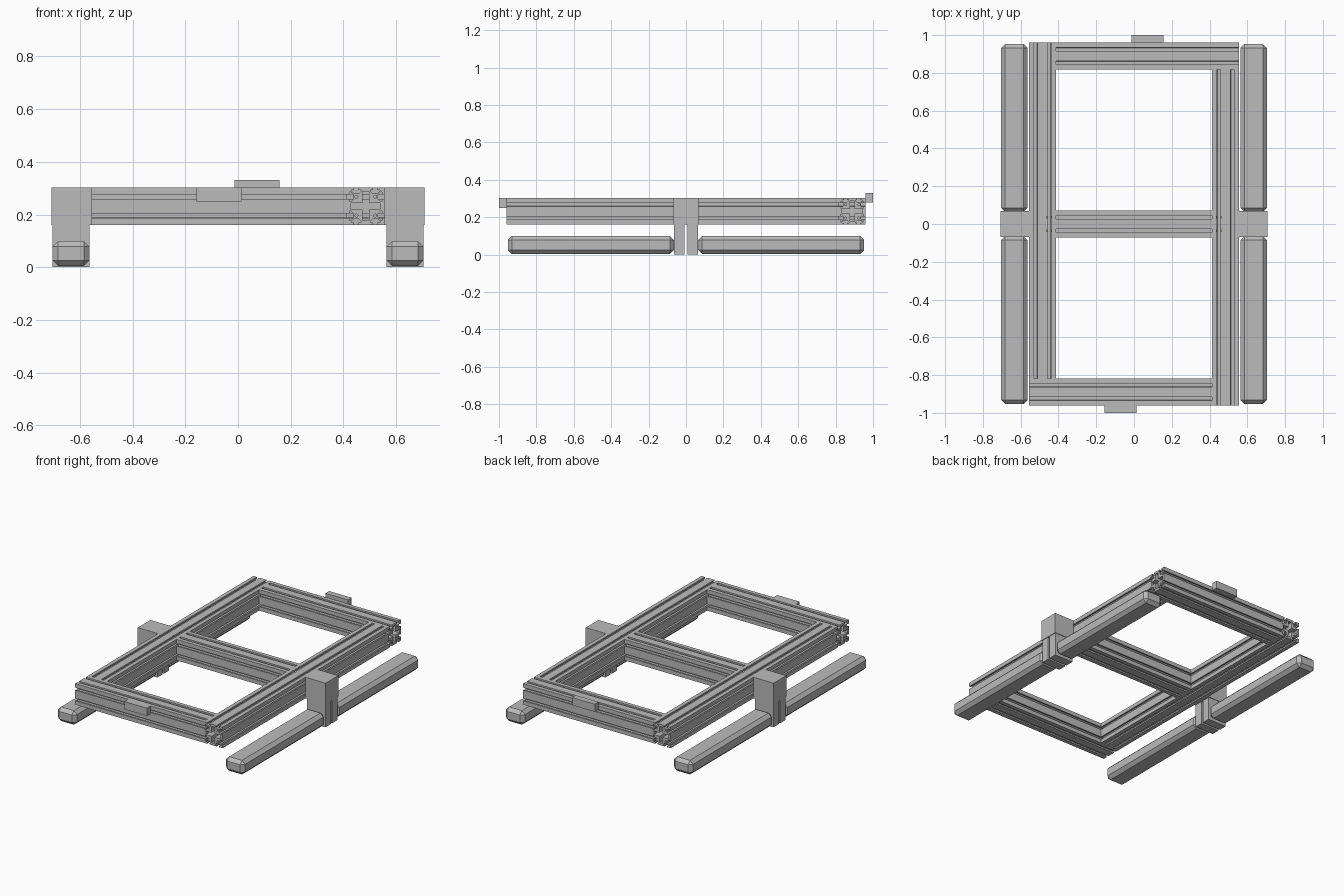
import bpy, bmesh, math
from mathutils import Matrix, Vector

cube = bpy.data.objects.get("Cube")
if cube:
    bpy.data.objects.remove(cube, do_unlink=True)

GREY = (0.5, 0.5, 0.5, 1)
mat = bpy.data.materials.new("aluminium grey")
mat.use_nodes = True
mat.diffuse_color = GREY
mat.node_tree.nodes["Principled BSDF"].inputs["Base Color"].default_value = GREY

W = 0.143            # width of the square extrusion
H = W / 2
Q = W / 4            # slot offset from the centre
X_OUT, Y_OUT = 0.556, 0.96
Z_MID = 0.16 + H


def add_object(name, mesh):
    obj = bpy.data.objects.new(name, mesh)
    bpy.context.collection.objects.link(obj)
    mesh.materials.clear()
    mesh.materials.append(mat)
    return obj


def box(name, low, high, chamfer=0):
    low, high = Vector(low), Vector(high)
    bm = bmesh.new()
    bmesh.ops.create_cube(bm, size=1)
    bmesh.ops.scale(bm, vec=high - low, verts=bm.verts)
    bmesh.ops.translate(bm, vec=(low + high) / 2, verts=bm.verts)
    if chamfer:
        bmesh.ops.bevel(bm, geom=bm.edges[:], offset=chamfer, segments=1,
                        profile=0.5, affect='EDGES')
    mesh = bpy.data.meshes.new(name)
    bm.to_mesh(mesh)
    bm.free()
    return add_object(name, mesh)


def quarter_turns(points):
    return [Matrix.Rotation(k * math.pi / 2, 2) @ Vector(p)
            for k in range(4) for p in points]


def section_loops():
    # T-slot outline: two slots on every side
    half = [(-0.009, 0), (-0.009, 0.01), (-0.018, 0.01),
            (-0.018, 0.014), (-0.008, 0.024)]
    slot = half + [(-s, d) for s, d in reversed(half)]
    side = [(-H, -H)] + [(c + s, -H + d) for c in (-Q, Q) for s, d in slot]
    loops = [quarter_turns(side)]
    # cross-shaped hollow and four bores
    arm, reach = 0.012, 0.055
    loops.append(quarter_turns([(-arm, -reach), (arm, -reach), (arm, -arm)]))
    for cx in (-Q, Q):
        for cy in (-Q, Q):
            loops.append([Vector((cx + 0.006 * math.cos(a * math.pi / 6),
                                  cy + 0.006 * math.sin(a * math.pi / 6)))
                          for a in range(12)])
    return loops


def extrusion(name, axis, start, end, offset):
    """Slotted beam running along an axis, offset on the other one."""
    curve = bpy.data.curves.new(name + "_section", 'CURVE')
    curve.dimensions = '2D'
    curve.fill_mode = 'BOTH'
    curve.extrude = (end - start) / 2
    for loop in section_loops():
        spline = curve.splines.new('POLY')
        spline.points.add(len(loop) - 1)
        for point, co in zip(spline.points, loop):
            point.co = (co.x, co.y, 0, 1)
        spline.use_cyclic_u = True
    temp = bpy.data.objects.new(name + "_section", curve)
    bpy.context.collection.objects.link(temp)
    graph = bpy.context.evaluated_depsgraph_get()
    mesh = bpy.data.meshes.new_from_object(temp.evaluated_get(graph))
    bpy.data.objects.remove(temp, do_unlink=True)

    mid = (start + end) / 2
    if axis == 'X':
        turn, place = Matrix.Rotation(math.pi / 2, 4, 'Y'), (mid, offset, Z_MID)
    else:
        turn, place = Matrix.Rotation(math.pi / 2, 4, 'X'), (offset, mid, Z_MID)
    mesh.transform(Matrix.Translation(place) @ turn)
    bm = bmesh.new()
    bm.from_mesh(mesh)
    bmesh.ops.remove_doubles(bm, verts=bm.verts, dist=0.00001)
    bmesh.ops.recalc_face_normals(bm, faces=bm.faces)
    for face in bm.faces:
        face.smooth = False
    bm.to_mesh(mesh)
    bm.free()
    mesh.name = name
    return add_object(name, mesh)


# Pinwheel frame: each beam butts against the next
left_rail = extrusion("right_rail", 'Y', -Y_OUT + W, Y_OUT, -X_OUT + H)
right_rail = extrusion("left_rail", 'Y', -Y_OUT, Y_OUT - W, X_OUT - H)
extrusion("front_beam", 'X', -X_OUT, X_OUT - W, -Y_OUT + H)
extrusion("back_beam", 'X', -X_OUT + W, X_OUT, Y_OUT - H)
extrusion("middle_beam", 'X', -X_OUT + W, X_OUT - W, 0)

# Screw access holes over the inner slots, in line with the middle beam
for rail, x in ((left_rail, -X_OUT + H + Q), (right_rail, X_OUT - H - Q)):
    bm = bmesh.new()
    for y in (-Q, Q):
        bmesh.ops.create_cone(bm, cap_ends=True, segments=16, radius1=0.013,
                              radius2=0.013, depth=0.04,
                              matrix=Matrix.Translation((x, y, Z_MID + H)))
    mesh = bpy.data.meshes.new("hole_cutter")
    bm.to_mesh(mesh)
    bm.free()
    cutter = add_object("hole_cutter", mesh)
    cutter.hide_render = True
    mod = rail.modifiers.new("access_holes", 'BOOLEAN')
    mod.operation = 'DIFFERENCE'
    mod.object = cutter
    graph = bpy.context.evaluated_depsgraph_get()
    cut = bpy.data.meshes.new_from_object(rail.evaluated_get(graph))
    rail.modifiers.clear()
    rail.data = cut
    bpy.data.objects.remove(cutter, do_unlink=True)

# Small end plates
box("front_plate", (-0.157, -1, 0.25), (0.013, -Y_OUT, 0.303))
box("back_plate", (-0.013, Y_OUT, 0.278), (0.157, 1, 0.33))

# Side brackets with split legs, and the chamfered floats they carry
for side, s in (("left", 1), ("right", -1)):
    def span(a, b):
        return sorted((s * a, s * b))
    x0, x1 = span(X_OUT, 0.708)
    box(side + "_bracket", (x0, -0.068, 0.16), (x1, 0.068, 0.303))
    for end, e in (("front", -1), ("back", 1)):
        x0, x1 = span(0.563, 0.704)
        y0, y1 = sorted((e * 0.007, e * 0.064))
        box(f"{end}_{side}_leg", (x0, y0, 0), (x1, y1, 0.165))
        y0, y1 = sorted((e * 0.064, e * 0.953))
        box(f"{end}_{side}_bar", (x0, y0, 0.004), (x1, y1, 0.1), 0.022)
